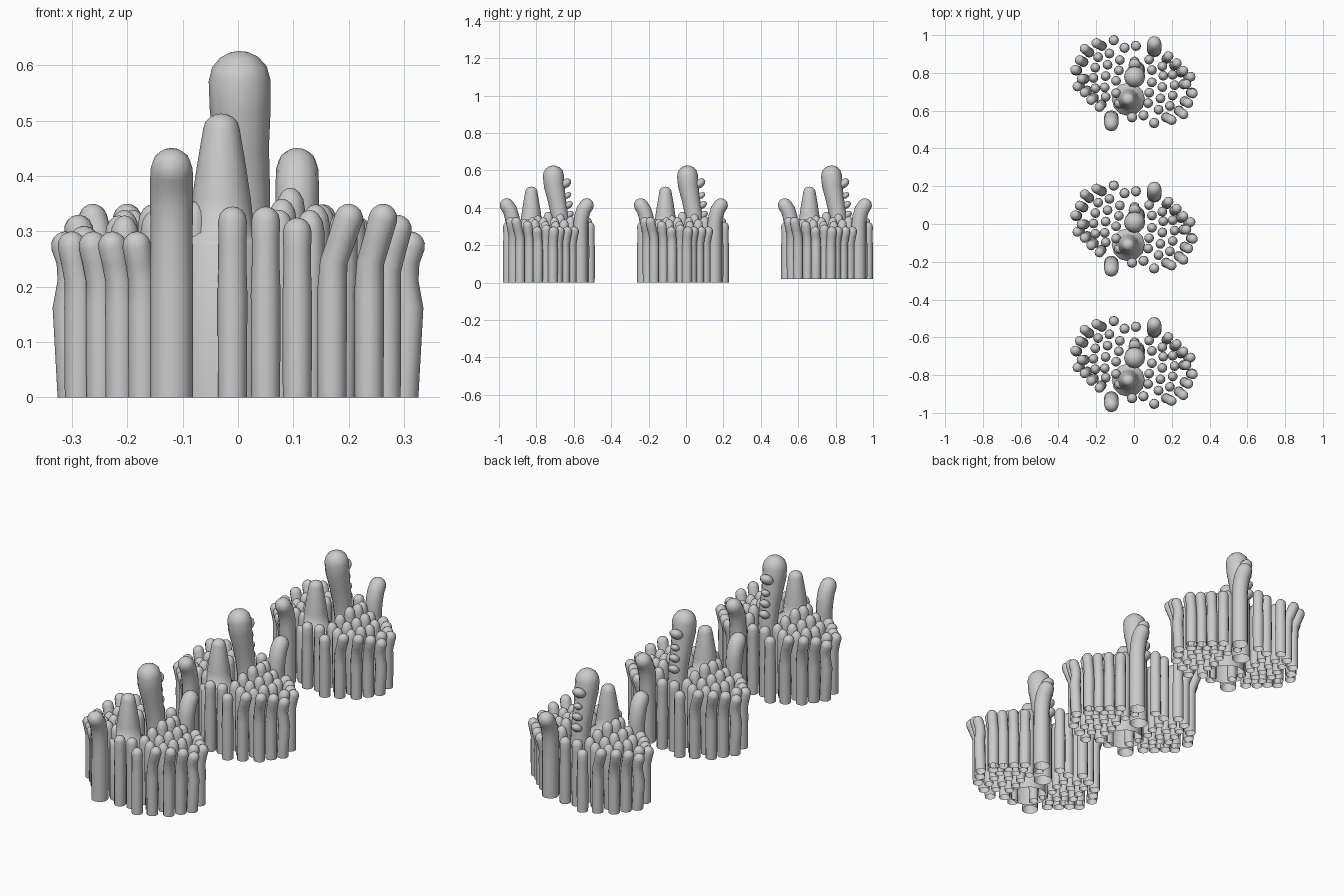
import bpy, bmesh, math
from mathutils import Vector

if "Cube" in bpy.data.objects:
    bpy.data.objects.remove(bpy.data.objects["Cube"])

SEG = 12
CX, CY = 0.0, -0.016          # pivot of the half-turn symmetry


def ring(bm, c, t, r):
    q = Vector((0, 0, 1)).rotation_difference(t)
    return [bm.verts.new(c + q @ Vector((r * math.cos(a), r * math.sin(a), 0)))
            for a in (2 * math.pi * i / SEG for i in range(SEG))]


def tube(bm, path, radii, dome=1.0):
    """Open-bottomed tube along a path, ending in a rounded tip."""
    pts = [Vector(p) for p in path]
    n = len(pts)
    rings = []
    for i, (p, r) in enumerate(zip(pts, radii)):
        t = Vector((0, 0, 1)) if i == 0 else (pts[min(i + 1, n - 1)] - pts[i - 1]).normalized()
        rings.append(ring(bm, p, t, r))
    r = radii[-1]
    for a in (math.radians(d) for d in (28, 52, 72)):
        rings.append(ring(bm, pts[-1] + t * r * dome * math.sin(a), t, r * math.cos(a)))
    tip = bm.verts.new(pts[-1] + t * r * dome)
    for a, b in zip(rings, rings[1:]):
        for i in range(SEG):
            j = (i + 1) % SEG
            bm.faces.new((a[i], a[j], b[j], b[i]))
    for i in range(SEG):
        bm.faces.new((rings[-1][i], rings[-1][(i + 1) % SEG], tip))


def finish(bm, name, y):
    me = bpy.data.meshes.new(name)
    bm.to_mesh(me)
    bm.free()
    for p in me.polygons:
        p.use_smooth = True
    ob = bpy.data.objects.new(name, me)
    ob.location.y = y
    bpy.context.collection.objects.link(ob)


def turn(x, y, side):
    return (x, y) if side > 0 else (2 * CX - x, 2 * CY - y)


# outer stalks of one half: x, y, height, lean x, lean y
OUTER = [(-.01, -.205, .345, 0, 0), (.05, -.195, .345, 0, 0), (.107, -.235, .325, 0, 0),
         (.17, -.205, .35, .03, -.015), (.237, -.17, .35, .025, -.02),
         (.268, -.12, .33, .02, -.01), (.300, -.075, .30, .012, -.004),
         (.262, -.03, .31, .016, 0), (.287, .005, .30, .013, .005),
         (.248, .032, .30, .014, .01), (.213, .07, .30, .014, .012), (.172, .105, .30, .011, .014)]
# inner stalks of one half: x, y, height
INNER = [(.075, -.13, .34), (.08, -.075, .36), (.13, -.165, .34), (.14, -.105, .35),
         (.19, -.145, .34), (.205, -.09, .34), (.095, -.02, .38), (.15, -.045, .35),
         (.215, -.035, .33), (.095, .045, .37), (.155, .015, .35), (.205, .02, .33),
         (.15, .065, .34), (.08, .10, .355)]

for k, (oy, z0) in enumerate(((-.717, 0), (0, 0), (.77, .02))):
    # short stalks, each half a half-turn of the other
    for side, label in ((1, "right"), (-1, "left")):
        bm = bmesh.new()
        for i, (x, y, h, lx, ly) in enumerate(OUTER):
            out = .008 if i == 6 else 0         # one wavy stalk per half
            path = []
            for f, w, z in ((0, 0, z0), (0, 1, h * .54), (.1, 0, h * .7),
                            (.6, -.5, h * .82), (1, 0, h - .026)):
                path.append((*turn(x + lx * f + out * w, y + ly * f, side), z))
            tube(bm, path, (.026, .027, .025, .025, .026))
        finish(bm, f"outer_stalks_{label}_{k}", oy)

        bm = bmesh.new()
        for x, y, h in INNER:
            px, py = turn(x, y, side)
            tube(bm, [(px, py, z0), (px, py, .2), (px, py, h - .04)], (.022, .026, .026), 1.5)
        finish(bm, f"inner_stalks_{label}_{k}", oy)

    # thick tubes bending outward, front and back
    for label, x, base, s in (("front", -.12, -.207, -1), ("back", .107, .152, 1)):
        bm = bmesh.new()
        path = [(x, base + s * d, z) for d, z in
                ((0, z0), (0, .2), (0, .3), (.006, .35), (.018, .39), (.034, .413))]
        tube(bm, path, (.039, .039, .038, .039, .039, .038))
        finish(bm, f"bent_tube_{label}_{k}", oy)

    # tapered cone
    bm = bmesh.new()
    prof = ((.088, z0), (.088, .275), (.082, .285), (.06, .298), (.053, .36), (.044, .42), (.033, .485))
    tube(bm, [(-.03, -.11, z) for r, z in prof], [r for r, z in prof], .85)
    finish(bm, f"tapered_cone_{k}", oy)

    # tall finger
    bm = bmesh.new()
    tube(bm, [(.014, .05, .0 + z0), (.014, .05, .28), (.012, .04, .37), (.007, .025, .45),
              (.004, .012, .52), (.003, .008, .572)], (.044, .044, .046, .049, .055, .056), .97)
    finish(bm, f"tall_finger_{k}", oy)

    # buds down the back of the tall finger
    for b, (y, z, r) in enumerate(((.073, .53, .032), (.083, .466, .021), (.088, .415, .025), (.092, .362, .026))):
        bm = bmesh.new()
        bmesh.ops.create_uvsphere(bm, u_segments=12, v_segments=8, radius=r)
        for v in bm.verts:
            v.co = Vector((v.co.x, v.co.y * .95, v.co.z * .8 + v.co.y * .3)) + Vector((.003, y, z))
        finish(bm, f"bud_{k}_{b}", oy)
